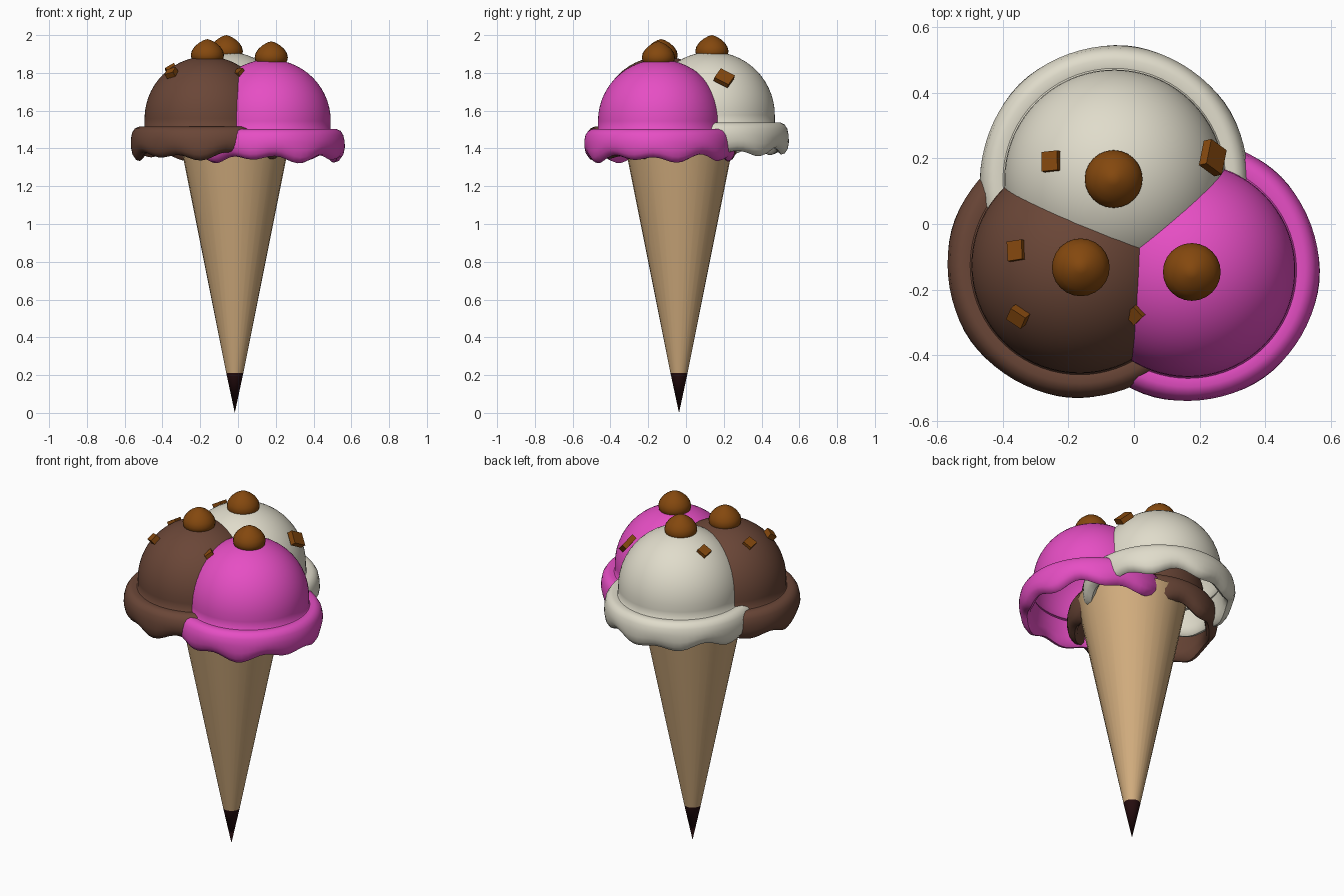
import bpy, bmesh, math
from mathutils import Vector, Matrix

if "Cube" in bpy.data.objects:
    bpy.data.objects.remove(bpy.data.objects["Cube"])


def material(name, r, g, b):
    lin = lambda c: (c / 255 / 12.92) if c < 11 else ((c / 255 + 0.055) / 1.055) ** 2.4
    m = bpy.data.materials.new(name)
    m.diffuse_color = (lin(r), lin(g), lin(b), 1)
    m.use_nodes = True
    m.node_tree.nodes["Principled BSDF"].inputs["Base Color"].default_value = m.diffuse_color
    return m


wafer = material("wafer tan", 210, 173, 126)
tip_dark = material("dark chocolate", 38, 13, 15)
pink = material("strawberry pink", 230, 78, 196)
brown = material("chocolate brown", 106, 70, 55)
cream = material("vanilla cream", 224, 220, 203)
caramel = material("caramel brown", 132, 72, 14)


def finish(bm, name, mats, angle=40):
    bmesh.ops.recalc_face_normals(bm, faces=bm.faces)
    me = bpy.data.meshes.new(name)
    bm.to_mesh(me)
    bm.free()
    ob = bpy.data.objects.new(name, me)
    bpy.context.collection.objects.link(ob)
    for m in mats:
        me.materials.append(m)
    if angle:
        bpy.ops.object.select_all(action='DESELECT')
        ob.select_set(True)
        bpy.context.view_layer.objects.active = ob
        bpy.ops.object.shade_smooth_by_angle(angle=math.radians(angle))
    return ob


def lathe(profile, segs, centre, warp=None):
    """Revolve (radius, z) points; warp(angle, r, z) may shift each point."""
    bm = bmesh.new()
    rings = []
    for r, z in profile:
        if r < 1e-5:
            rings.append([bm.verts.new((centre[0], centre[1], z))] * segs)
            continue
        ring = []
        for i in range(segs):
            a = 2 * math.pi * i / segs
            rr, zz = warp(a, r, z) if warp else (r, z)
            ring.append(bm.verts.new((centre[0] + rr * math.cos(a), centre[1] + rr * math.sin(a), zz)))
        rings.append(ring)
    for lo, hi in zip(rings, rings[1:]):
        for i in range(segs):
            j = (i + 1) % segs
            bm.faces.new(list(dict.fromkeys((lo[i], lo[j], hi[j], hi[i]))))
    return bm


# Cone with chocolate-dipped tip
bm = lathe([(0, 0), (0.045, 0.21), (0.293, 1.45), (0, 1.45)], 32, (-0.017, -0.037))
for f in bm.faces:
    f.material_index = 1 if f.calc_center_median().z < 0.21 else 0
finish(bm, "cone", [wafer, tip_dark])

# Scoops: dome plus drooping wavy skirt.  name, material, x, y, sphere z, radius, rim z, phase
scoops = [("chocolate", brown, -0.165, -0.125, 1.557, 0.330, 1.515, 0.6),
          ("strawberry", pink, 0.165, -0.140, 1.545, 0.326, 1.503, 2.1),
          ("vanilla", cream, -0.060, 0.135, 1.577, 0.335, 1.537, 4.0)]
skirt = [(0.004, -0.004), (0.03, 0.0), (0.052, -0.010), (0.066, -0.032), (0.073, -0.065),
         (0.073, -0.100), (0.066, -0.130), (0.050, -0.152), (0.030, -0.158), (0.014, -0.145),
         (0.006, -0.110), (0.002, -0.060), (-0.004, -0.020)]

for name, mat, x, y, cz, rad, rim, ph in scoops:
    n = 14
    prof = [(rad * math.sin(t), cz + rad * math.cos(t))
            for t in (math.pi / 2 * k / n for k in range(n + 1))]
    prof[0] = (0, cz + rad)
    prof.append((rad, rim))
    prof += [(rad + dr, rim + dz) for dr, dz in skirt]

    def warp(a, r, z, rim=rim, ph=ph):
        k = max(0.0, min(1.0, (rim - 0.05 - z) / 0.09))
        wave = 0.014 * math.sin(9 * a + ph) + 0.010 * math.sin(5 * a + 2 * ph)
        return r + 0.004 * k * math.sin(7 * a + ph), z + k * wave

    finish(lathe(prof, 72, (x, y), warp), name + "_scoop", [mat], 50)

# Pointed drops on top of each scoop
drop = [(0.06, -0.135), (0.084, -0.105), (0.088, -0.085), (0.083, -0.063), (0.068, -0.040),
        (0.045, -0.020), (0.020, -0.006), (0, 0)]
for name, x, y, top in [("chocolate", -0.162, -0.132, 1.979),
                        ("strawberry", 0.176, -0.146, 1.967),
                        ("vanilla", -0.062, 0.137, 2.0)]:
    finish(lathe([(r, top + z) for r, z in drop], 24, (x, y)), name + "_drop", [caramel], 50)

# Loose chips on the domes: position, size, spin, scoop index
chips = [((-0.355, -0.082, 1.820), (0.052, 0.060, 0.035), 0.1, 0),
         ((-0.353, -0.282, 1.800), (0.055, 0.045, 0.030), -0.5, 0),
         ((0.005, -0.275, 1.800), (0.045, 0.042, 0.030), 0.75, 1),
         ((-0.250, 0.190, 1.850), (0.055, 0.060, 0.030), 0.05, 2),
         ((0.240, 0.202, 1.772), (0.075, 0.085, 0.030), -0.4, 2)]
for i, (pos, size, spin, s) in enumerate(chips):
    c = Vector((scoops[s][2], scoops[s][3], scoops[s][4] - 0.05))
    normal = (Vector(pos) - c).normalized()
    tilt = Vector((0, 0, 1)).rotation_difference(normal).to_matrix().to_4x4()
    bm = bmesh.new()
    bmesh.ops.create_cube(bm, size=1, matrix=Matrix.Translation(pos) @ tilt
                          @ Matrix.Rotation(spin, 4, 'Z') @ Matrix.Diagonal((*size, 1)))
    finish(bm, "chip_%d" % (i + 1), [caramel], 0)
